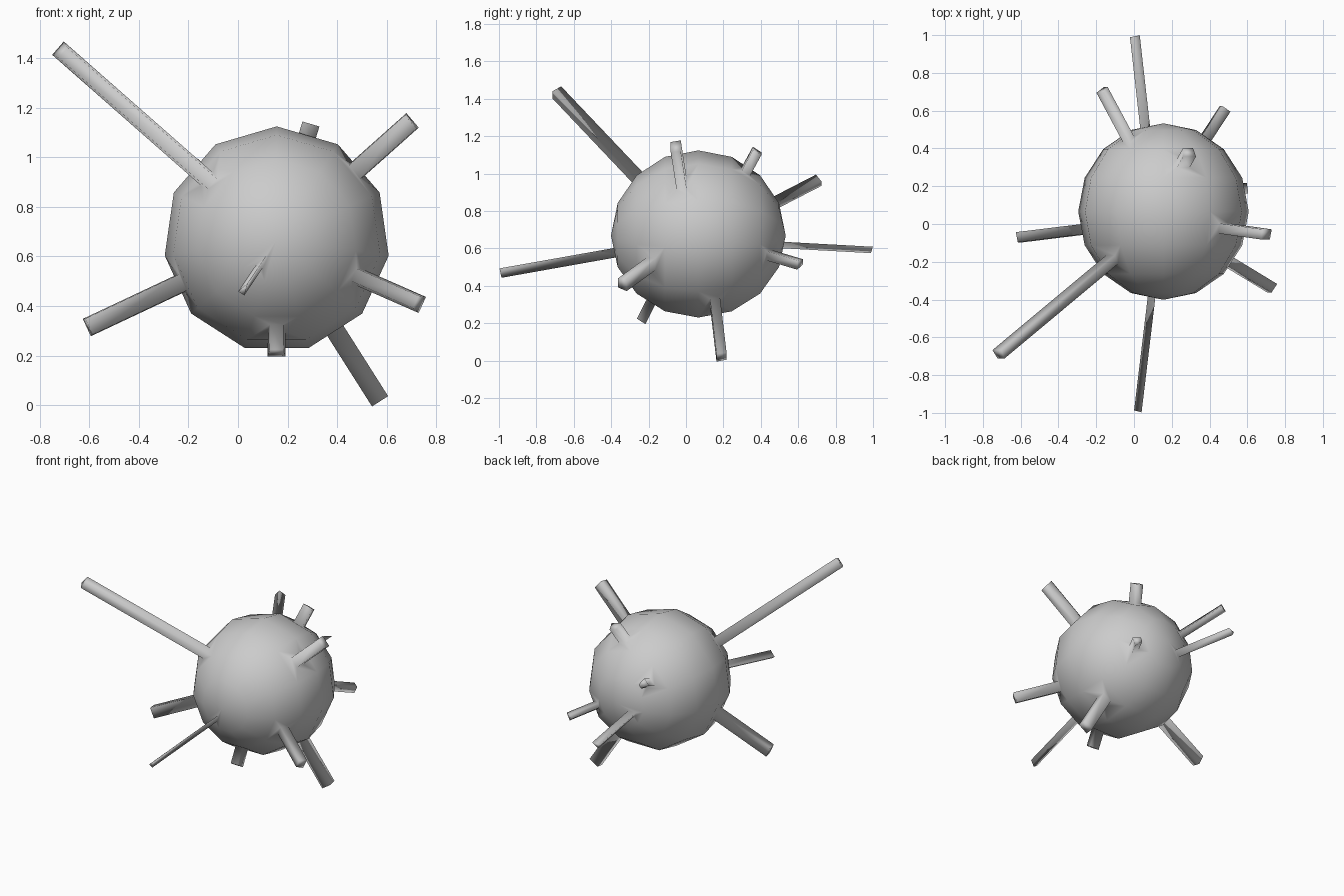
import bpy, bmesh, math
from mathutils import Matrix, Vector

if "Cube" in bpy.data.objects:
    bpy.data.objects.remove(bpy.data.objects["Cube"])

CENTRE = Vector((0.156, 0.066, 0.668))
ROD_SCALE = 0.3

# Tip centres of the rods
TIPS = [
    (-0.715, -0.69, 1.43), (0.70, -0.055, 1.145), (0.29, 0.38, 1.12),
    (-0.605, -0.07, 0.315), (0.73, -0.34, 0.41), (0.57, 0.19, 0.02),
    (0.155, -0.24, 0.21), (0.022, -0.99, 0.465), (0.0, 0.992, 0.595),
    (-0.165, 0.71, 0.96), (0.48, 0.61, 0.52),
]

# Round body: coarse sphere with its poles along y and one corner straight up
bm = bmesh.new()
bmesh.ops.create_uvsphere(bm, u_segments=11, v_segments=8, radius=1)
rim = max(bm.verts, key=lambda v: v.co.xy.length)
turn = Matrix.Rotation(math.pi / 2 - math.atan2(rim.co.y, rim.co.x), 4, 'Z')
place = (Matrix.Translation(CENTRE) @ Matrix.Diagonal((0.456, 0.467, 0.456, 1))
         @ Matrix.Rotation(math.pi / 2, 4, 'X') @ turn)
bmesh.ops.transform(bm, matrix=place, verts=bm.verts)


def extrude(face):
    return bmesh.ops.extrude_discrete_faces(bm, faces=[face])['faces'][0]


def nearest_face(tip):
    aim = (tip - CENTRE).normalized()
    return max(body_faces, key=lambda f:
               (f.calc_center_median() - CENTRE).normalized().dot(aim))


# Rods: shrink the facing panel in place, then pull it out to the tip
body_faces = list(bm.faces)
targets = [(nearest_face(Vector(t)), Vector(t)) for t in TIPS]
for face, tip in targets:
    middle = face.calc_center_median()
    cap = extrude(face)
    for v in cap.verts:
        v.co = middle + (v.co - middle) * ROD_SCALE
    cap = extrude(cap)
    bmesh.ops.translate(bm, verts=cap.verts, vec=tip - middle)

bmesh.ops.recalc_face_normals(bm, faces=bm.faces)
for f in bm.faces:
    f.smooth = True
mesh = bpy.data.meshes.new("spiked_ball")
bm.to_mesh(mesh)
bm.free()
bpy.context.collection.objects.link(bpy.data.objects.new("spiked_ball", mesh))
